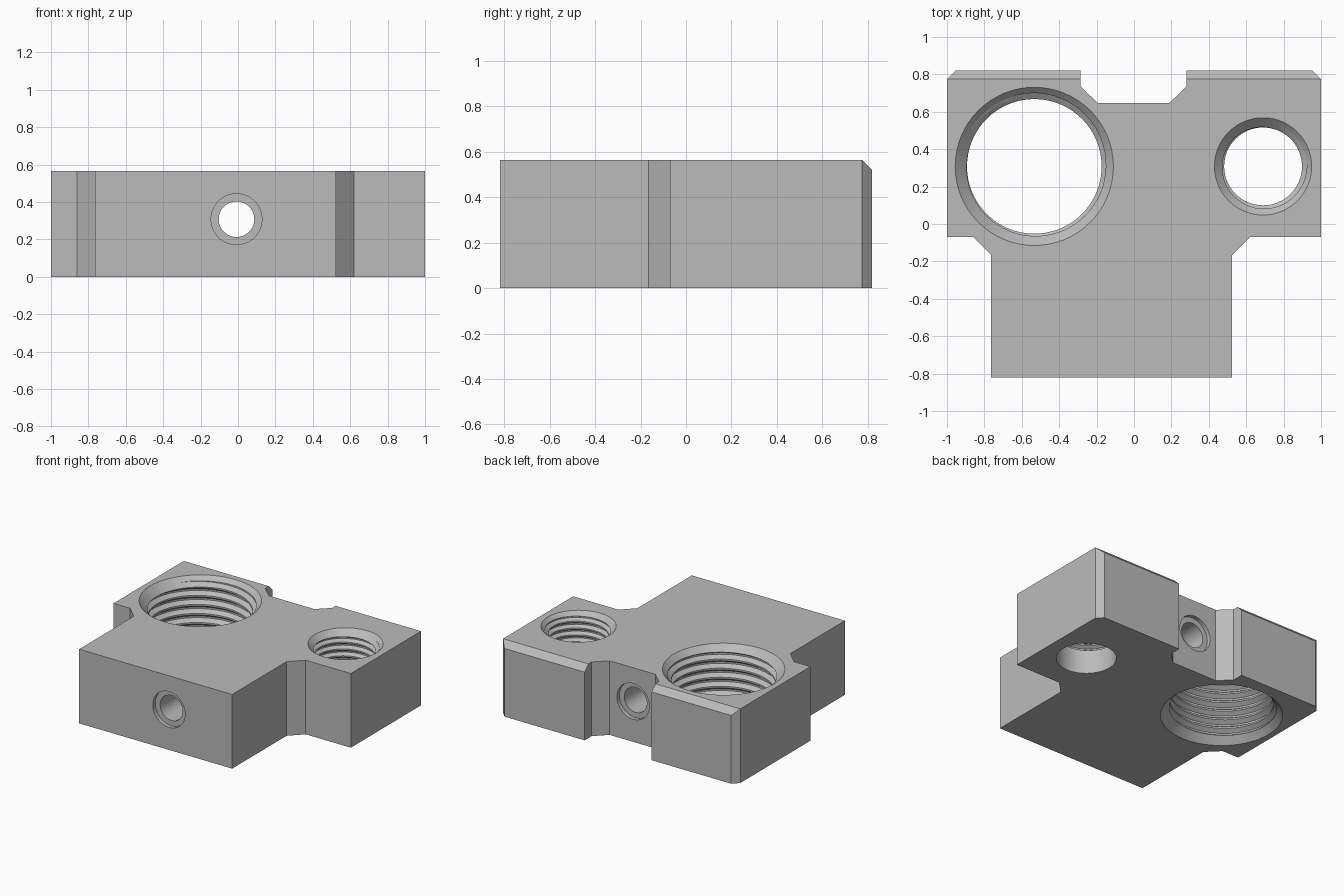
import bpy, bmesh, math
from mathutils import Vector

if "Cube" in bpy.data.objects:
    bpy.data.objects.remove(bpy.data.objects["Cube"], do_unlink=True)

HEIGHT = 0.565
SEGMENTS = 64

steel = bpy.data.materials.new("plain_grey_metal")
steel.use_nodes = True
grey = (0.5, 0.5, 0.5, 1)
steel.diffuse_color = grey
steel.node_tree.nodes["Principled BSDF"].inputs["Base Color"].default_value = grey


def make_object(name, bm):
    bmesh.ops.recalc_face_normals(bm, faces=bm.faces)
    mesh = bpy.data.meshes.new(name)
    bm.to_mesh(mesh)
    bm.free()
    mesh.materials.append(steel)
    obj = bpy.data.objects.new(name, mesh)
    bpy.context.collection.objects.link(obj)
    return obj


def cone_cutter(name, r_low, r_high, depth, location, along_y=False):
    bm = bmesh.new()
    bmesh.ops.create_cone(bm, cap_ends=True, segments=SEGMENTS,
                          radius1=r_low, radius2=r_high, depth=depth)
    obj = make_object(name, bm)
    obj.location = location
    if along_y:
        obj.rotation_euler.x = math.pi / 2
    return obj


def thread_cutter(name, centre, minor, major, pitch, z_low, z_high):
    """Closed helical rod: one thread profile swept up a screw path."""
    bm = bmesh.new()
    profile = [(0, minor), (0.18, minor), (0.5, major), (0.68, major), (1, minor)]
    turns = math.ceil((z_high - z_low) / pitch) + 1
    previous = None
    for k in range(turns * SEGMENTS + 1):
        angle = math.tau * k / SEGMENTS
        rise = z_low + pitch * k / SEGMENTS
        row = [bm.verts.new((r * math.cos(angle), r * math.sin(angle), rise + t * pitch))
               for t, r in profile]
        if previous:
            for j in range(len(profile) - 1):
                bm.faces.new((previous[j], row[j], row[j + 1], previous[j + 1]))
        previous = row
    bmesh.ops.remove_doubles(bm, verts=bm.verts, dist=1e-5)
    # Fan each open end to the axis
    top = z_low + turns * pitch
    middle = (z_low + top) / 2
    rims = [e for e in bm.edges if e.is_boundary]
    low_tip = bm.verts.new((0, 0, z_low + pitch / 2))
    high_tip = bm.verts.new((0, 0, top + pitch / 2))
    for e in rims:
        a, b = e.verts
        bm.faces.new((a, b, low_tip if a.co.z < middle else high_tip))
    obj = make_object(name, bm)
    obj.location = (centre[0], centre[1], 0)
    return obj


# Block: extruded plan outline with a bevelled upper back edge
outline = [(-0.765, -0.82), (0.525, -0.82), (0.525, -0.165), (0.62, -0.07),
           (1, -0.07), (1, 0.775), (0.955, 0.82), (0.28, 0.82), (0.28, 0.735),
           (0.19, 0.648), (-0.195, 0.648), (-0.285, 0.735), (-0.285, 0.82),
           (-0.955, 0.82), (-1, 0.775), (-1, -0.07), (-0.86, -0.07), (-0.765, -0.165)]
bm = bmesh.new()
base = bm.faces.new([bm.verts.new((x, y, 0)) for x, y in outline])
grown = bmesh.ops.extrude_face_region(bm, geom=[base])["geom"]
bmesh.ops.translate(bm, vec=(0, 0, HEIGHT),
                    verts=[g for g in grown if isinstance(g, bmesh.types.BMVert)])
bmesh.ops.bisect_plane(bm, geom=bm.verts[:] + bm.edges[:] + bm.faces[:], dist=1e-5,
                       plane_co=Vector((0, 0.775, HEIGHT)), plane_no=Vector((0, 1, 1)),
                       clear_outer=True)
bmesh.ops.holes_fill(bm, edges=[e for e in bm.edges if e.is_boundary], sides=0)
block = make_object("manifold_block", bm)

cutters = []

# Large threaded port, open and countersunk on both sides
big = (-0.533, 0.308)
cutters.append(thread_cutter("large_thread", big, 0.36, 0.392, 0.069, -0.15, HEIGHT + 0.15))
cutters.append(cone_cutter("large_top_sink", 0.353, 0.433, 0.08, (*big, HEIGHT - 0.03), False))
cutters.append(cone_cutter("large_bottom_sink", 0.433, 0.353, 0.08, (*big, 0.03), False))

# Small port: threaded from above, plain bore below
small = (0.69, 0.308)
cutters.append(cone_cutter("small_bore", 0.208, 0.208, 1, (*small, HEIGHT / 2)))
cutters.append(thread_cutter("small_thread", small, 0.207, 0.234, 0.052, 0.14, HEIGHT + 0.1))
cutters.append(cone_cutter("small_top_sink", 0.2, 0.27, 0.07, (*small, HEIGHT - 0.025)))

# Cross bore with a shallow counterbore at each end
cutters.append(cone_cutter("cross_bore", 0.095, 0.095, 3, (-0.008, 0, 0.308), True))
for end, y in (("front", -0.82), ("back", 0.648)):
    cutters.append(cone_cutter(end + "_counterbore", 0.136, 0.136, 0.06,
                               (-0.008, y, 0.308), True))

# Cut the ports, then drop the helpers
bpy.context.view_layer.objects.active = block
block.select_set(True)
for cutter in cutters:
    cutter.hide_render = True
    mod = block.modifiers.new(cutter.name, 'BOOLEAN')
    mod.operation = 'DIFFERENCE'
    mod.solver = 'EXACT'
    mod.object = cutter
    bpy.ops.object.modifier_apply(modifier=mod.name)
for cutter in cutters:
    bpy.data.objects.remove(cutter, do_unlink=True)

bpy.ops.object.shade_smooth_by_angle(angle=math.radians(25))
